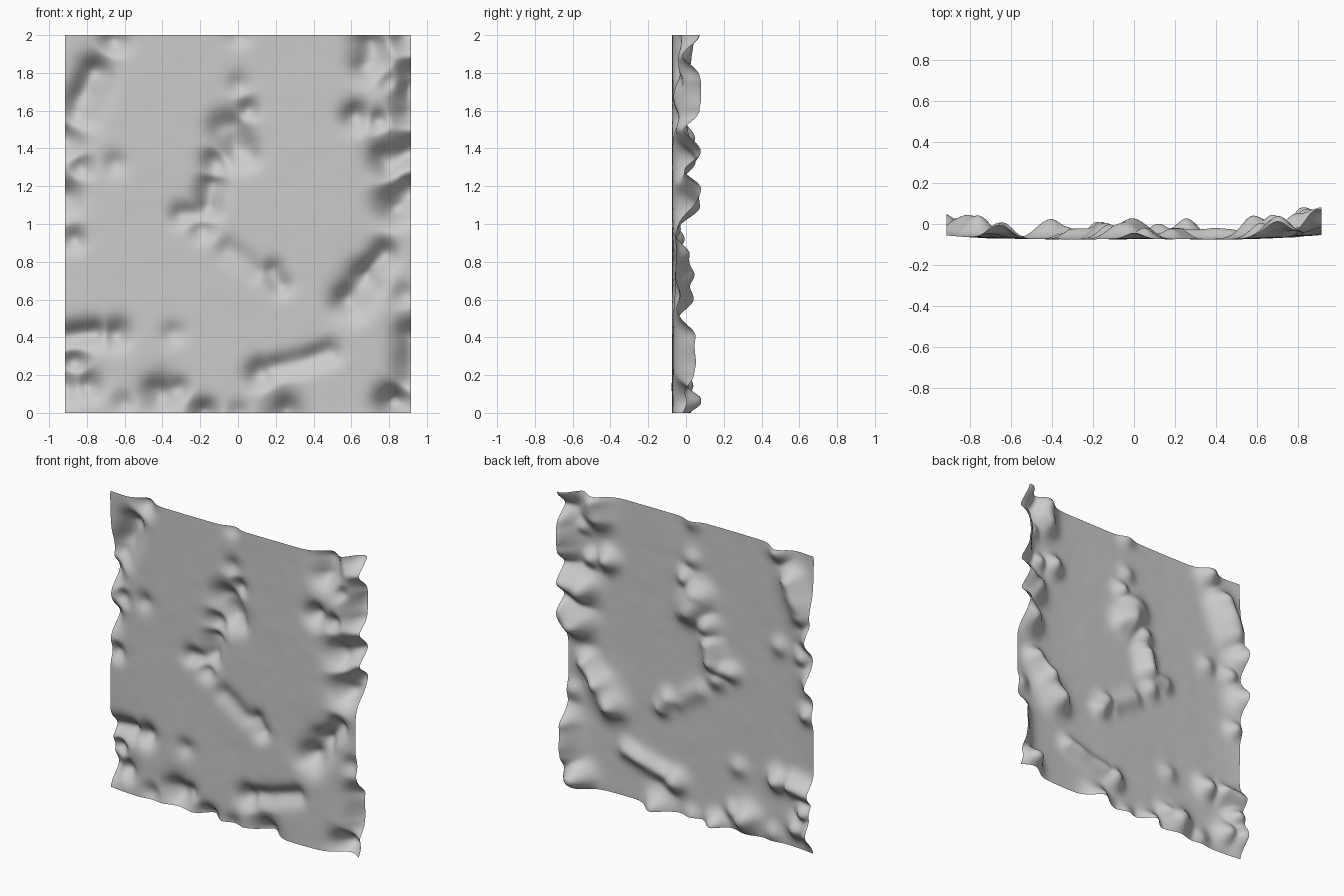
import bpy
import bmesh
from mathutils import Vector, noise

if "Cube" in bpy.data.objects:
    bpy.data.objects.remove(bpy.data.objects["Cube"])

HALF_WIDTH = .915
HEIGHT = 2
FLOOR = -.074
PEAK = .08

# Kinds of hill: height and radius
swell = (.03, .06)
knoll = (.05, .06)
hill = (.08, .07)
mound = (.1, .09)
crag = (.13, .09)

features = []


def ridge(kind, *points):
    """A rounded hill along a path of (x, z) points."""
    features.append((*kind, [Vector(point) for point in points]))


def distance(spot, path):
    """Distance from a spot to a path, or to a single point."""
    if len(path) == 1:
        return (spot - path[0]).length
    best = HEIGHT
    for start, end in zip(path, path[1:]):
        along = end - start
        t = (spot - start).dot(along) / along.length_squared
        t = max(0, min(1, t))
        best = min(best, (spot - start - along * t).length)
    return best


def relief(x, z):
    """Depth of the sheet: floor, soft edge lift, hills and ripples."""
    spot = Vector((x, z))
    total = 0
    for height, radius, path in features:
        reach = distance(spot, path) / radius
        if reach < 3:
            total += (height * 2.718 ** (-reach * reach)) ** 3
    edge_lift = .02 * abs(x / HALF_WIDTH) ** 5
    place = Vector((x, z, 0))
    ripple = .003 * noise.noise(place * 3) + .001 * noise.noise(place * 11)
    rough = 1 + .25 * noise.noise(place * 8)
    depth = FLOOR + edge_lift + ripple + rough * total ** (1 / 3)
    return max(-.08, min(PEAK, depth))


# Central winding ridge and its broken tail
ridge(swell, (0, 1.74))
ridge(knoll, (.05, 1.6))
ridge(mound, (-.05, 1.5), (0, 1.4))
ridge(knoll, (.06, 1.36))
ridge(hill, (-.12, 1.32))
ridge(hill, (-.14, 1.2), (-.16, 1.1))
ridge(knoll, (-.18, 1.06), (-.3, 1.05))
ridge(knoll, (-.19, .97))
ridge(swell, (-.05, .86), (.1, .76))
ridge(knoll, (.18, .75), (.22, .68))

# Left border hills
ridge(hill, (-.66, 1.97))
ridge(mound, (-.76, 1.8), (-.84, 1.6))
ridge(mound, (-.92, 1.45))
ridge(swell, (-.65, 1.32))
ridge(knoll, (-.83, 1.3))
ridge(mound, (-.93, 1.15))
ridge(knoll, (-.87, .92))
ridge(hill, (-.93, .4), (-.77, .42))
ridge(hill, (-.64, .42))
ridge(hill, (-.87, .27))
ridge(hill, (-.8, .15))
ridge(mound, (-.92, .15))
ridge(swell, (-.34, .42))

# Top and bottom border hills
ridge(swell, (0, 2))
ridge(mound, (-.41, .1))
ridge(knoll, (-.32, .13))
ridge(hill, (-.18, 0))
ridge(swell, (-.6, .05))
ridge(mound, (.25, 0))
ridge(swell, (0, 0))
ridge(hill, (.12, .21))
ridge(knoll, (.2, .24), (.3, .26), (.48, .32))

# Right border hills
ridge(mound, (.7, 1.86), (.7, 1.95))
ridge(crag, (.9, 2))
ridge(knoll, (.8, 1.76))
ridge(hill, (.62, 1.57))
ridge(knoll, (.74, 1.55))
ridge(crag, (.93, 1.78), (.92, 1.6))
ridge(crag, (.8, 1.34), (.92, 1.4))
ridge(crag, (.83, 1.1), (.92, 1.18))
ridge(mound, (.59, .6), (.66, .7))
ridge(hill, (.69, .74), (.77, .84))
ridge(swell, (.88, .62))
ridge(mound, (.93, .4), (.92, .2))
ridge(crag, (.83, .06))

# Relief sheet: a fine upright grid pushed into hills
bm = bmesh.new()
bmesh.ops.create_grid(bm, x_segments=150, y_segments=160, size=1)
for vert in bm.verts:
    x, z = vert.co.x * HALF_WIDTH, vert.co.y + 1
    vert.co = (x, relief(x, z), z)
bmesh.ops.reverse_faces(bm, faces=bm.faces[:])
for face in bm.faces:
    face.smooth = True
mesh = bpy.data.meshes.new("relief_sheet")
bm.to_mesh(mesh)
bm.free()

# Single plain grey
grey = bpy.data.materials.new("pale_grey")
grey.use_nodes = True
colour = (.6, .6, .6, 1)
grey.diffuse_color = colour
shader = grey.node_tree.nodes["Principled BSDF"]
shader.inputs["Base Color"].default_value = colour
mesh.materials.append(grey)

sheet = bpy.data.objects.new("relief_sheet", mesh)
bpy.context.collection.objects.link(sheet)
